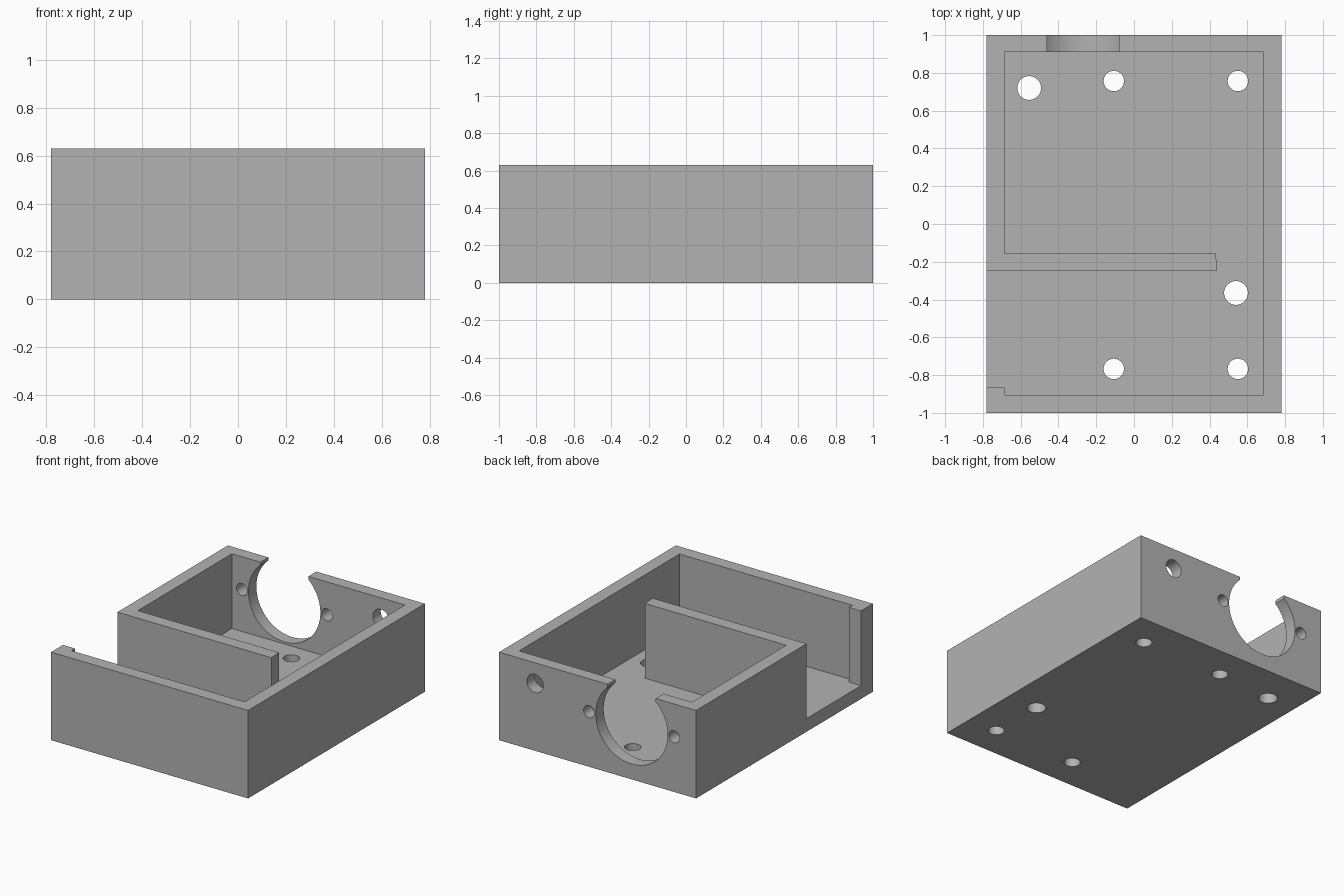
import bpy
import bmesh
from math import pi
from mathutils import Matrix, Vector

cube = bpy.data.objects.get("Cube")
if cube:
    bpy.data.objects.remove(cube, do_unlink=True)

HALF_X, HALF_Y, HEIGHT, FLOOR = 0.78, 1.0, 0.63, 0.095

grey = bpy.data.materials.new("plain grey")
grey.use_nodes = True
colour = (0.45, 0.45, 0.45, 1)
grey.diffuse_color = colour
grey.node_tree.nodes["Principled BSDF"].inputs["Base Color"].default_value = colour


def add_object(name, bm):
    bmesh.ops.recalc_face_normals(bm, faces=bm.faces)
    mesh = bpy.data.meshes.new(name)
    bm.to_mesh(mesh)
    bm.free()
    mesh.materials.append(grey)
    obj = bpy.data.objects.new(name, mesh)
    bpy.context.collection.objects.link(obj)
    return obj


def prism(name, outline, bottom, top):
    bm = bmesh.new()
    face = bm.faces.new([bm.verts.new((x, y, bottom)) for x, y in outline])
    side = bmesh.ops.extrude_face_region(bm, geom=[face])["geom"]
    verts = [v for v in side if isinstance(v, bmesh.types.BMVert)]
    bmesh.ops.translate(bm, verts=verts, vec=(0, 0, top - bottom))
    return add_object(name, bm)


def rectangle(x0, x1, y0, y1):
    return [(x0, y0), (x1, y0), (x1, y1), (x0, y1)]


def drill(name, centre, radius, along_y=False, segments=48):
    bm = bmesh.new()
    turn = Matrix.Rotation(pi / 2 if along_y else 0, 4, "X")
    bmesh.ops.create_cone(bm, cap_ends=True, segments=segments, radius1=radius,
                          radius2=radius, depth=0.3,
                          matrix=Matrix.Translation(Vector(centre)) @ turn)
    return add_object(name, bm)


def cut(target, cutter):
    cutter.hide_render = True
    mod = target.modifiers.new("cut", "BOOLEAN")
    mod.operation = "DIFFERENCE"
    mod.solver = "EXACT"
    mod.object = cutter
    bpy.context.view_layer.objects.active = target
    bpy.ops.object.modifier_apply(modifier=mod.name)
    bpy.data.objects.remove(cutter, do_unlink=True)


# Solid block that becomes the open housing
housing = prism("housing", rectangle(-HALF_X, HALF_X, -HALF_Y, HALF_Y), 0, HEIGHT)

# Cavity: leaves the walls, the inner divider and the side opening
cavity = [(-0.685, -0.905), (0.685, -0.905), (0.685, 0.91), (-0.685, 0.91),
          (-0.685, -0.155), (0.433, -0.155), (0.44, -0.25), (-0.9, -0.25),
          (-0.9, -0.865), (-0.685, -0.865)]
cut(housing, prism("cavity_cutter", cavity, FLOOR, 0.8))

# Round port in the back wall, with its straight slot up to the rim
PORT_X, PORT_Z = -0.27, 0.395
cut(housing, drill("port_cutter", (PORT_X, 1, PORT_Z), 0.285, True, 96))
cut(housing, prism("slot_cutter", rectangle(PORT_X - 0.19, PORT_X + 0.19, 0.85, 1.1),
                   PORT_Z, 0.8))

# Screw holes beside the port and a cable hole
for x, z, radius in [(PORT_X - 0.337, PORT_Z, 0.043), (PORT_X + 0.337, PORT_Z, 0.043),
                     (0.495, 0.482, 0.065)]:
    cut(housing, drill("back_hole_cutter", (x, 1, z), radius, True))

# Mounting holes in the floor
for x in (-0.107, 0.55):
    for y in (0.757, -0.767):
        cut(housing, drill("floor_hole_cutter", (x, y, 0.05), 0.054))
for x, y in [(-0.555, 0.72), (0.54, -0.365)]:
    cut(housing, drill("floor_hole_cutter", (x, y, 0.05), 0.063))

# Smooth the bores, keep the box edges sharp
bpy.ops.object.select_all(action="DESELECT")
housing.select_set(True)
bpy.context.view_layer.objects.active = housing
bpy.ops.object.shade_smooth_by_angle(angle=pi / 6)
